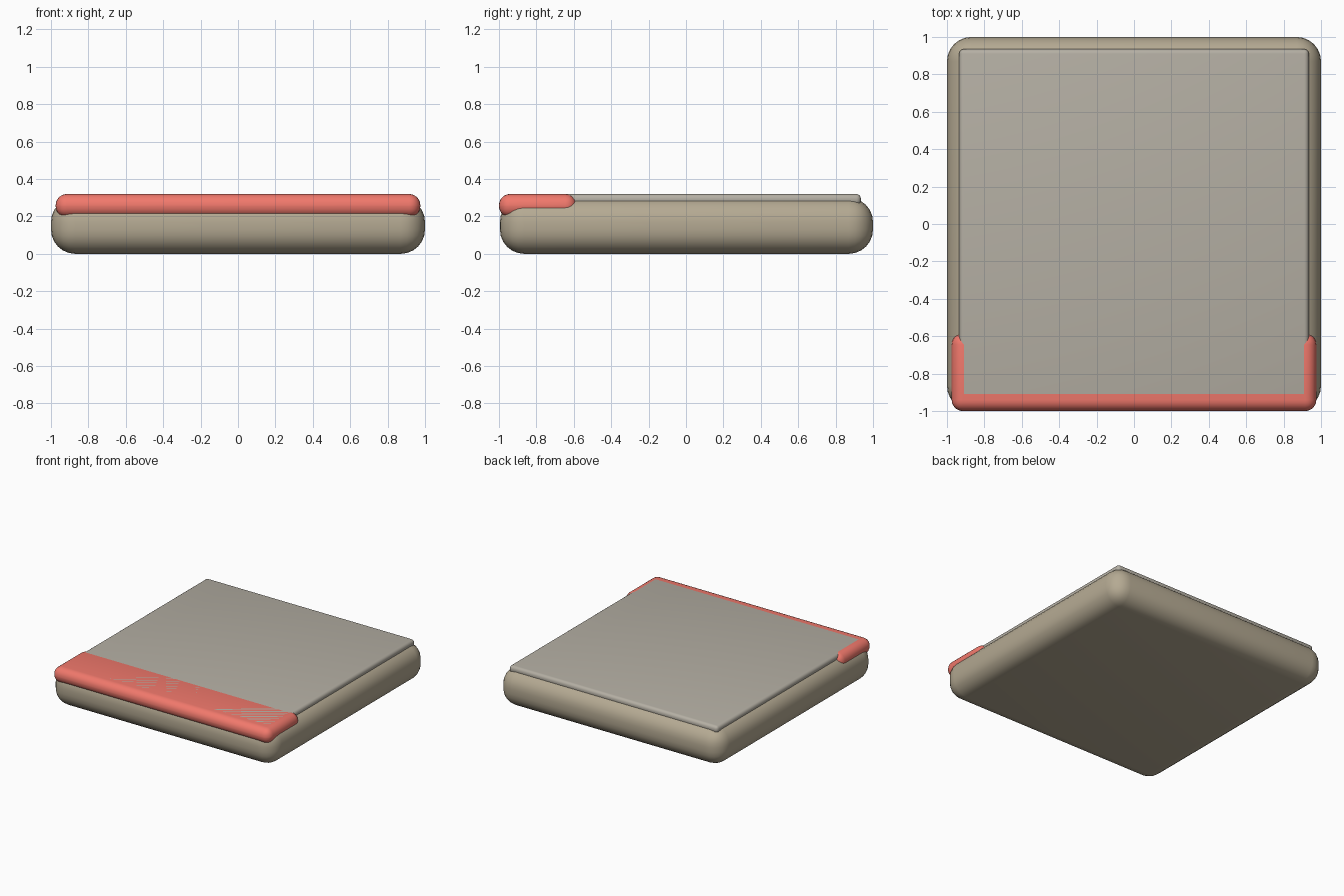
import bpy
import math

if "Cube" in bpy.data.objects:
    bpy.data.objects.remove(bpy.data.objects["Cube"])


def material(name, rgb):
    m = bpy.data.materials.new(name)
    m.diffuse_color = (*rgb, 1)
    m.use_nodes = True
    m.node_tree.nodes["Principled BSDF"].inputs["Base Color"].default_value = m.diffuse_color
    return m


def rounded_slab(name, lo, hi, radius, segments, mat):
    """Box between two corners with all edges rounded."""
    centre = [(a + b) / 2 for a, b in zip(lo, hi)]
    bpy.ops.mesh.primitive_cube_add(size=1, location=centre)
    ob = bpy.context.object
    ob.name = name
    ob.scale = [b - a for a, b in zip(lo, hi)]
    bpy.ops.object.transform_apply(location=False, rotation=False, scale=True)
    bev = ob.modifiers.new("rounding", 'BEVEL')
    bev.width = radius
    bev.segments = segments
    bev.limit_method = 'NONE'
    bpy.ops.object.modifier_apply(modifier=bev.name)
    bpy.ops.object.shade_smooth_by_angle(angle=math.radians(40))
    ob.data.materials.append(mat)
    return ob


tan = material("tan", (0.46, 0.40, 0.29))
grey = material("warm_grey", (0.46, 0.43, 0.37))
red = material("coral_red", (0.88, 0.19, 0.15))

# Thick cushion-like body
rounded_slab("base", (-1, -0.995, 0), (1, 1, 0.30), 0.13, 6, tan)
# Thin sheet set into the top
rounded_slab("top_panel", (-0.935, -0.935, 0.26), (0.935, 0.935, 0.32), 0.025, 4, grey)
# Coloured band along the front edge
rounded_slab("front_band", (-0.975, -1, 0.195), (0.975, -0.585, 0.32), 0.06, 6, red)
